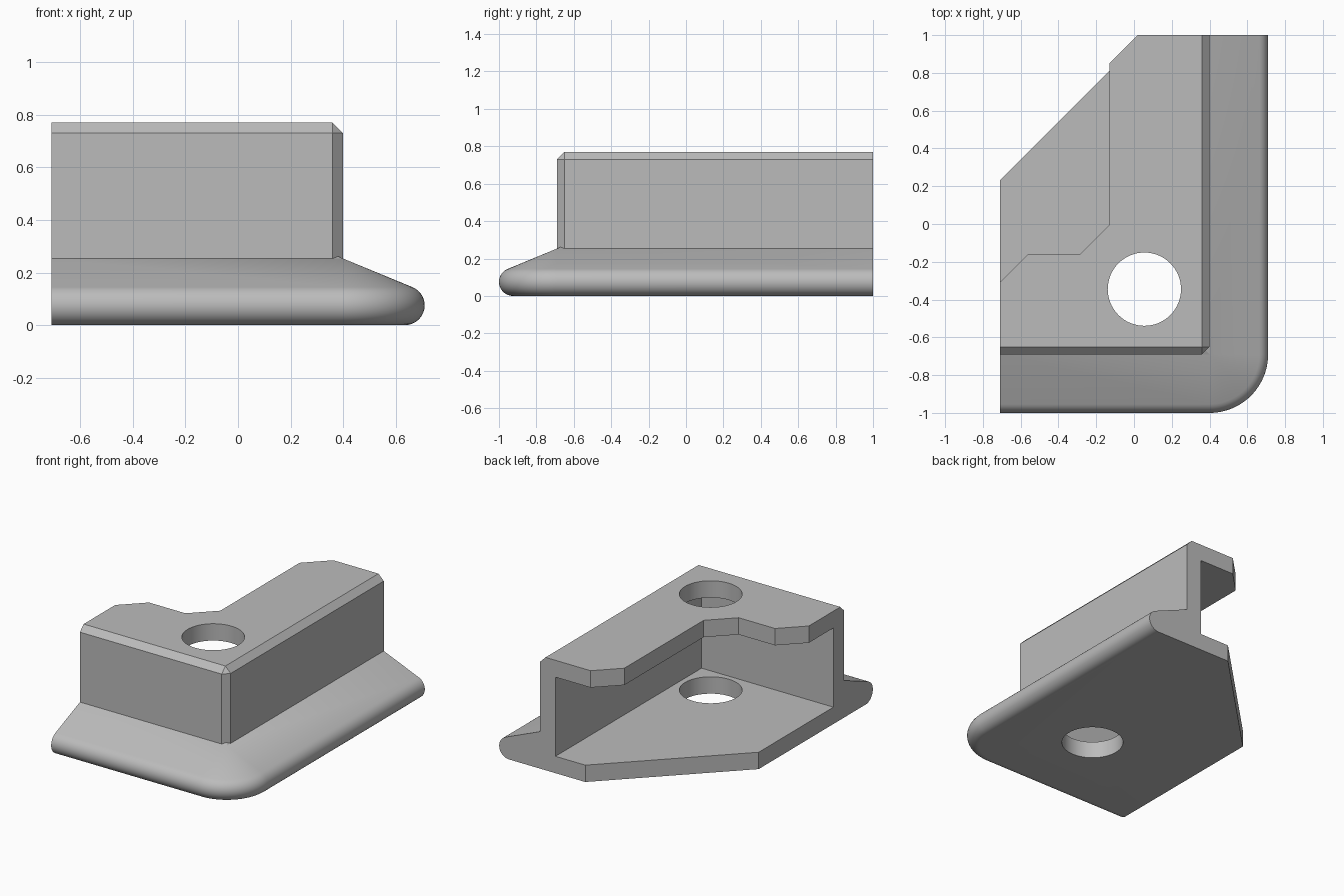
import bpy, bmesh
from math import sin, cos, tan, pi, radians
from mathutils import Vector

cube = bpy.data.objects.get("Cube")
if cube:
    bpy.data.objects.remove(cube, do_unlink=True)

# Main dimensions
LEFT, BACK = -0.71, 1.0            # the two cut ends
WX, WY = 0.40, -0.69               # outer wall planes
THICK, CUT, TOP = 0.115, 0.04, 0.77
SKIRT_Z, NOSE_R, REACH = 0.253, 0.075, 0.31
SLOPE = radians(22.5)
STEPS = 24                         # segments round the corner

bm = bmesh.new()


def row(d, z, style="arc"):
    """One line of the rim at offset d from the wall, round the corner."""
    pts = [Vector((LEFT, WY - d, z))]
    for i in range(STEPS + 1):
        t = i / STEPS
        if style == "chamfer":
            pts.append(Vector((WX - CUT * (1 - t), WY + CUT * t, z)))
        elif d > 0:
            a = -pi / 2 + t * pi / 2
            pts.append(Vector((WX + d * cos(a), WY + d * sin(a), z)))
        else:
            pts.append(Vector((WX + d, WY - d, z)))
    pts.append(Vector((WX + d, BACK, z)))
    return pts


# Foot of the wall, where the skirt planes rise under the corner chamfer
foot = row(0, SKIRT_Z, "chamfer")
for p in foot[1:-1]:
    p.z += tan(SLOPE) * min(WX - p.x, p.y - WY)

# Rim section: inner wall, top, wall chamfer, sloping skirt, round nose
rows = [row(-THICK, THICK), row(-THICK, TOP - THICK), row(-THICK, TOP),
        row(-CUT, TOP), row(0, TOP - CUT, "chamfer"), foot, row(0, SKIRT_Z)]
for i in range(17):
    a = (pi / 2 - SLOPE) * (1 - i / 16) - pi / 2 * i / 16
    rows.append(row(REACH - NOSE_R + NOSE_R * cos(a), NOSE_R + NOSE_R * sin(a)))
rows.append(row(-THICK, 0))

grid = [[bm.verts.new(p) for p in r] for r in rows]
for k in range(len(grid) - 1):
    if k == 1:                     # the roof joins on here
        continue
    a, b = grid[k], grid[k + 1]
    for i in range(len(a) - 1):
        bm.faces.new((a[i], a[i + 1], b[i + 1], b[i]))
for end in (0, -1):
    bm.faces.new([r[end] for k, r in enumerate(grid) if k != 6])
    # index 6 repeats the wall foot at both ends


def plate(inner_edge, z0, z1):
    """Flat plate meeting the inner wall along its first two sides."""
    outline = [(LEFT, WY + THICK), (WX - THICK, WY + THICK),
               (WX - THICK, BACK)] + inner_edge
    low = [bm.verts.new((x, y, z0)) for x, y in outline]
    high = [bm.verts.new((x, y, z1)) for x, y in outline]
    bm.faces.new(low)
    bm.faces.new(high)
    n = len(outline)
    for i in range(2, n):
        j = (i + 1) % n
        bm.faces.new((low[i], low[j], high[j], high[i]))


# Floor and notched roof
plate([(0.06, BACK), (LEFT, 0.23)], 0, THICK)
plate([(0.02, BACK), (-0.13, 0.85), (-0.13, -0.005), (-0.285, -0.16),
       (-0.56, -0.16), (LEFT, -0.31)], TOP - THICK, TOP)

bmesh.ops.remove_doubles(bm, verts=bm.verts, dist=0.0002)
bmesh.ops.dissolve_limit(bm, angle_limit=0.002, verts=bm.verts, edges=bm.edges)
bmesh.ops.recalc_face_normals(bm, faces=bm.faces)
mesh = bpy.data.meshes.new("corner_bracket")
bm.to_mesh(mesh)
bm.free()
bracket = bpy.data.objects.new("corner_bracket", mesh)
bpy.context.collection.objects.link(bracket)

# Grey material
grey = bpy.data.materials.new("plain grey")
grey.use_nodes = True
colour = (0.5, 0.5, 0.5, 1)
grey.diffuse_color = colour
grey.node_tree.nodes["Principled BSDF"].inputs["Base Color"].default_value = colour
mesh.materials.append(grey)

# Screw hole through roof and floor
bpy.ops.mesh.primitive_cylinder_add(vertices=64, radius=0.194, depth=2,
                                    location=(0.055, -0.345, 0.4))
cutter = bpy.context.object
cutter.name = "hole_cutter"
cutter.data.materials.append(grey)
cutter.hide_render = True
mod = bracket.modifiers.new("hole", "BOOLEAN")
mod.operation, mod.solver, mod.object = "DIFFERENCE", "EXACT", cutter
bpy.ops.object.select_all(action="DESELECT")
bracket.select_set(True)
bpy.context.view_layer.objects.active = bracket
bpy.ops.object.modifier_apply(modifier=mod.name)
bpy.data.objects.remove(cutter, do_unlink=True)
bpy.ops.object.shade_smooth_by_angle(angle=radians(30))
